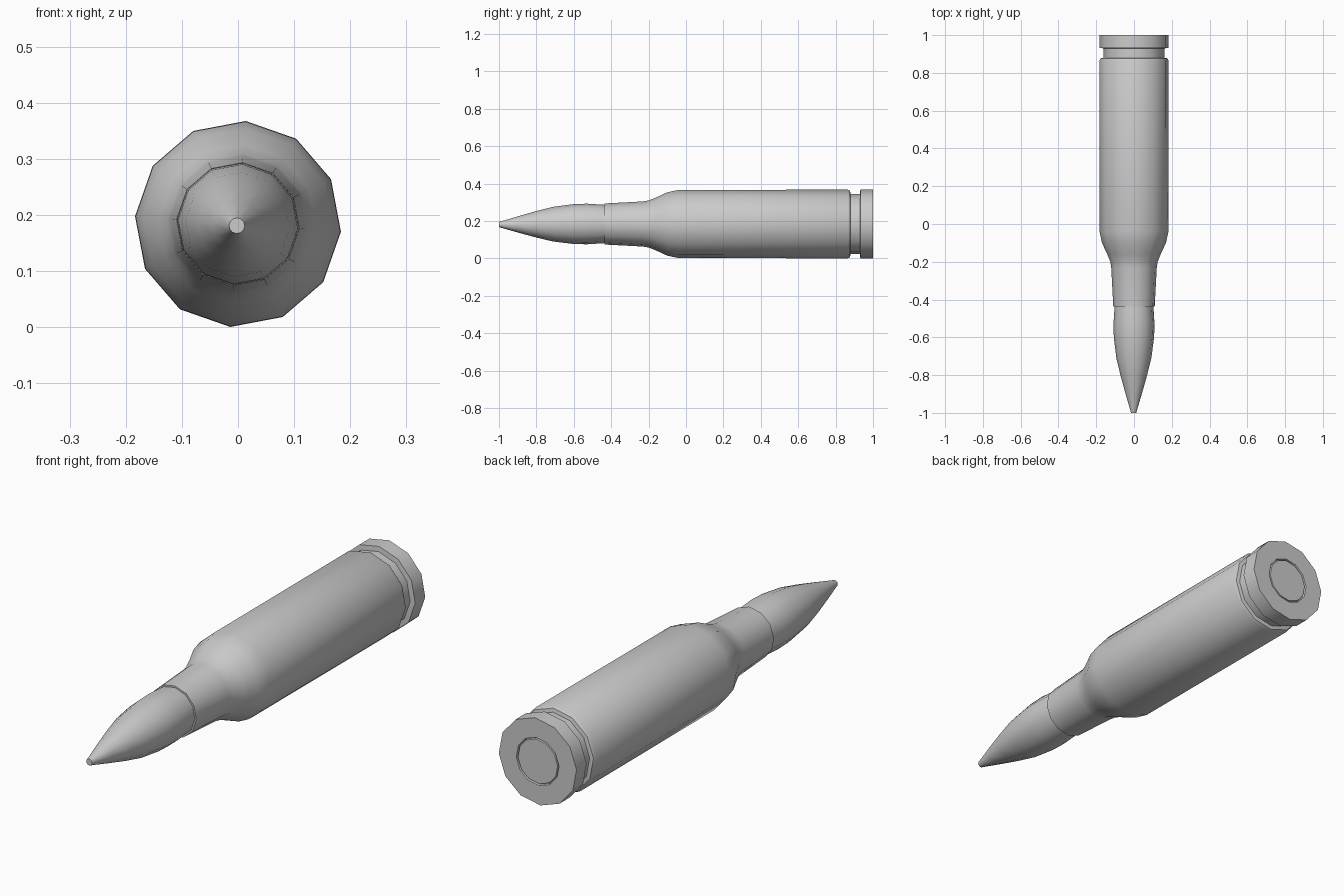
import bpy, bmesh, math

if "Cube" in bpy.data.objects:
    bpy.data.objects.remove(bpy.data.objects["Cube"])

SIDES = 12
TURN = math.radians(-4.3)
AXIS_Z = 0.184


def lathe(name, profile, cap_start=False, cap_end=False, tip_shift=None):
    """Revolve (y, radius) points around the lengthwise axis."""
    bm = bmesh.new()
    rings = []
    for i, (y, r) in enumerate(profile):
        dx, dz = tip_shift(y) if tip_shift else (0, 0)
        ring = []
        for k in range(SIDES):
            a = TURN + k * math.tau / SIDES
            ring.append(bm.verts.new((r * math.cos(a) + dx, y, AXIS_Z + r * math.sin(a) + dz)))
        rings.append(ring)
    for a, b in zip(rings, rings[1:]):
        for k in range(SIDES):
            n = (k + 1) % SIDES
            bm.faces.new((a[k], a[n], b[n], b[k]))
    if cap_start:
        bm.faces.new(rings[0])
    if cap_end:
        bm.faces.new(rings[-1])
    bmesh.ops.recalc_face_normals(bm, faces=bm.faces)
    mesh = bpy.data.meshes.new(name)
    bm.to_mesh(mesh)
    bm.free()
    obj = bpy.data.objects.new(name, mesh)
    bpy.context.collection.objects.link(obj)
    bpy.ops.object.select_all(action='DESELECT')
    obj.select_set(True)
    bpy.context.view_layer.objects.active = obj
    bpy.ops.object.shade_smooth_by_angle(angle=math.radians(35))
    return obj


# Case: mouth lip, neck, shoulder, body, extraction groove, rim, primer ring
lathe("case", [
    (-0.42, 0.099), (-0.437, 0.103), (-0.437, 0.110),
    (-0.23, 0.121), (-0.20, 0.126), (-0.16, 0.142), (-0.10, 0.170), (-0.04, 0.183),
    (0.865, 0.184), (0.877, 0.178), (0.880, 0.162),
    (0.930, 0.162), (0.932, 0.184), (1.0, 0.184),
    (1.0, 0.101), (0.99, 0.099), (0.99, 0.096), (0.999, 0.094),
], cap_start=True, cap_end=True)

# Bullet, its tip sitting slightly off the axis
lathe("bullet", [
    (-0.41, 0.101), (-0.45, 0.104), (-0.53, 0.109), (-0.60, 0.107), (-0.71, 0.093),
    (-0.80, 0.071), (-0.90, 0.043), (-0.985, 0.018), (-1.0, 0.014),
], cap_start=True, cap_end=True,
    tip_shift=lambda y: (-0.002 * max(0, (-y - 0.55) / 0.45), -0.003 * max(0, (-y - 0.55) / 0.45)))
